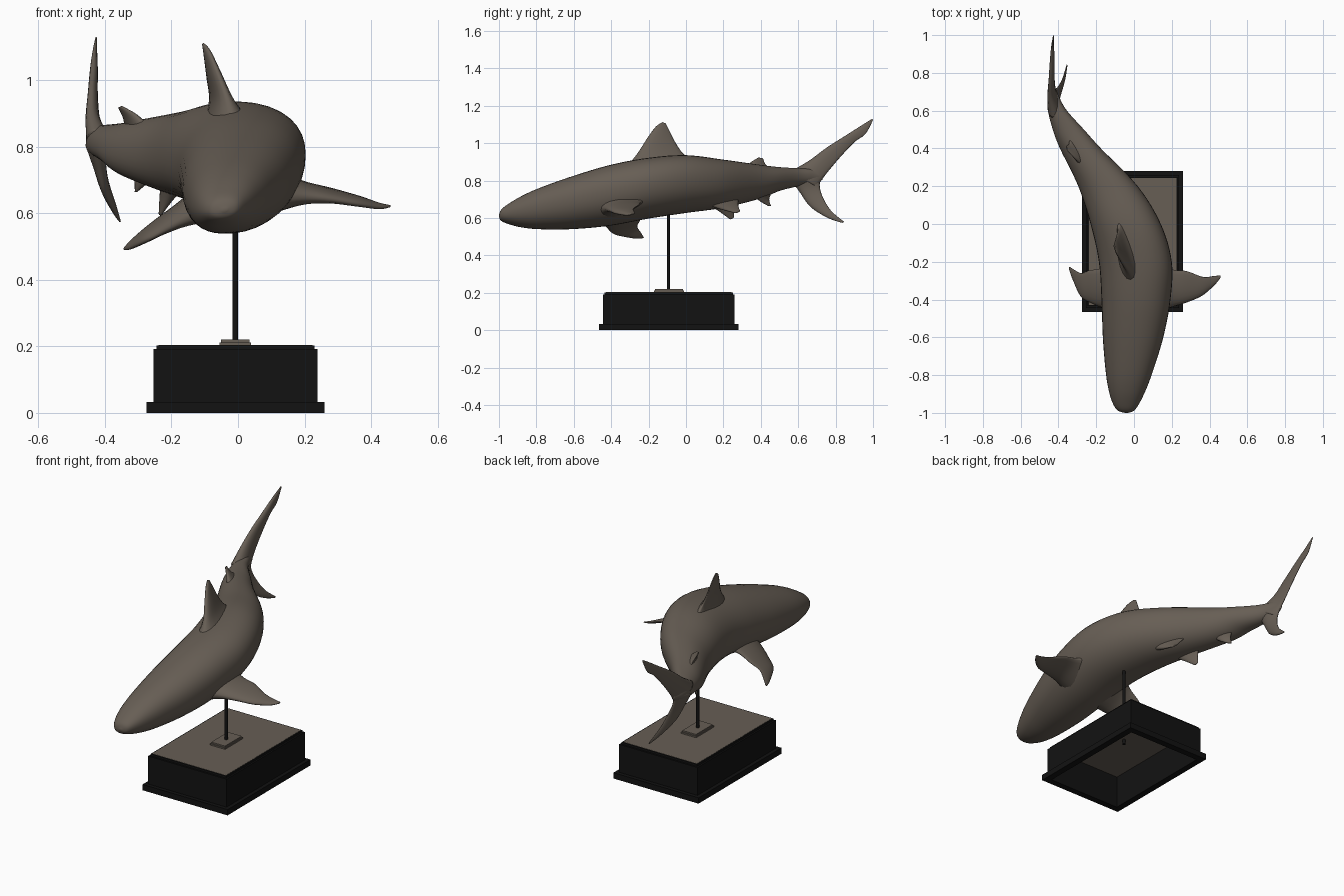
import bpy, bmesh, math
from mathutils import Vector


def material(name, rgb):
    m = bpy.data.materials.new(name)
    m.diffuse_color = (*rgb, 1)
    return m


BRONZE = material("bronze brown", (0.135, 0.112, 0.09))
BLACK = material("black", (0.006, 0.006, 0.006))


def loft(name, rings, mat, closed=False, smooth=True):
    """Skin a list of equal-length point rings; cap the ends unless closed."""
    bm = bmesh.new()
    vs = [[bm.verts.new(p) for p in r] for r in rings]
    n = len(vs[0])
    pairs = list(zip(vs, vs[1:])) + ([(vs[-1], vs[0])] if closed else [])
    for a, b in pairs:
        for i in range(n):
            j = (i + 1) % n
            bm.faces.new((a[i], a[j], b[j], b[i]))
    if not closed:
        bm.faces.new(vs[0])
        bm.faces.new(vs[-1])
    bmesh.ops.recalc_face_normals(bm, faces=bm.faces)
    for f in bm.faces:
        f.smooth = smooth
    me = bpy.data.meshes.new(name)
    bm.to_mesh(me)
    bm.free()
    me.materials.append(mat)
    ob = bpy.data.objects.new(name, me)
    bpy.context.collection.objects.link(ob)
    return ob


def spline(rows, steps):
    """Catmull-Rom interpolation through rows of numbers."""
    pts = [rows[0]] + list(rows) + [rows[-1]]
    out = []
    for k in range(1, len(pts) - 2):
        for s in range(steps):
            t = s / steps
            out.append([0.5 * (2 * b + (c - a) * t + (2 * a - 5 * b + 4 * c - d) * t * t
                               + (3 * b - a - 3 * c + d) * t ** 3)
                        for a, b, c, d in zip(*pts[k - 1:k + 3])])
    return out + [list(rows[-1])]


# Body: stations of y, left x, right x, bottom z, top z
stations = [
    (-1.0, -0.047, -0.033, 0.606, 0.616),
    (-0.988, -0.085, 0.0, 0.585, 0.645),
    (-0.95, -0.112, 0.028, 0.568, 0.675),
    (-0.88, -0.134, 0.062, 0.55, 0.717),
    (-0.78, -0.15, 0.1, 0.54, 0.762),
    (-0.6, -0.165, 0.155, 0.541, 0.826),
    (-0.4, -0.172, 0.193, 0.56, 0.885),
    (-0.2, -0.186, 0.2, 0.597, 0.922),
    (0.0, -0.23, 0.142, 0.627, 0.936),
    (0.2, -0.295, 0.02, 0.655, 0.912),
    (0.4, -0.392, -0.175, 0.705, 0.884),
    (0.5, -0.43, -0.265, 0.745, 0.872),
    (0.6, -0.455, -0.355, 0.77, 0.866),
    (0.67, -0.455, -0.395, 0.785, 0.862),
    (0.73, -0.435, -0.42, 0.805, 0.84),
]
ROLL = 0.15  # the body banks towards its left side


def power(v):
    return math.copysign(abs(v) ** 0.92, v)


rings = []
for y, xl, xr, zb, zt in spline(stations, 6):
    ring = []
    for i in range(36):
        a = 2 * math.pi * i / 36
        ring.append(((xl + xr) / 2 + (xr - xl) / 2 * power(math.cos(a)), y,
                     (zb + zt) / 2 + (zt - zb) / 2 * power(math.sin(a + ROLL))))
    rings.append(ring)
loft("shark_body", rings, BRONZE)


def fin(name, sections):
    """Sections from root to tip: leading edge, trailing edge, thickness."""
    rows = [(*le, *te, th) for le, te, th in sections]
    mids = [(Vector(r[:3]) + Vector(r[3:6])) / 2 for r in (rows[0], rows[-1])]
    normal = (Vector(rows[0][3:6]) - Vector(rows[0][:3])).cross(mids[1] - mids[0]).normalized()
    out = []
    for r in spline(rows, 6):
        le, te = Vector(r[:3]), Vector(r[3:6])
        ring = []
        for i in range(18):
            a = 2 * math.pi * i / 18
            c = (1 - math.cos(a)) / 2
            ring.append(le.lerp(te, c) + normal * (r[6] / 2 * math.sin(a) * (1 + 0.35 * math.cos(a))))
        out.append(ring)
    return loft(name, out, BRONZE)


# Back fins
fin("first_dorsal_fin", [
    ((-0.01, -0.32, 0.87), (-0.08, 0.04, 0.90), 0.11),
    ((-0.03, -0.26, 0.945), (-0.082, -0.02, 0.95), 0.05),
    ((-0.062, -0.205, 1.03), (-0.092, -0.06, 1.01), 0.03),
    ((-0.088, -0.16, 1.09), (-0.1, -0.09, 1.07), 0.018),
    ((-0.104, -0.125, 1.112), (-0.106, -0.108, 1.105), 0.006)])
fin("second_dorsal_fin", [
    ((-0.275, 0.31, 0.86), (-0.34, 0.46, 0.86), 0.04),
    ((-0.31, 0.345, 0.897), (-0.345, 0.425, 0.887), 0.02),
    ((-0.35, 0.385, 0.922), (-0.36, 0.412, 0.918), 0.006)])

# Side fins
fin("right_pectoral_fin", [
    ((0.12, -0.47, 0.64), (0.12, -0.2, 0.70), 0.11),
    ((0.2, -0.44, 0.645), (0.2, -0.24, 0.685), 0.06),
    ((0.28, -0.415, 0.64), (0.28, -0.25, 0.672), 0.036),
    ((0.36, -0.38, 0.627), (0.365, -0.28, 0.65), 0.024),
    ((0.425, -0.325, 0.617), (0.425, -0.275, 0.63), 0.015),
    ((0.458, -0.285, 0.62), (0.459, -0.272, 0.624), 0.005)])
fin("left_pectoral_fin", [
    ((-0.08, -0.47, 0.61), (-0.10, -0.2, 0.67), 0.11),
    ((-0.165, -0.445, 0.575), (-0.17, -0.235, 0.63), 0.06),
    ((-0.225, -0.42, 0.545), (-0.235, -0.245, 0.588), 0.036),
    ((-0.28, -0.385, 0.515), (-0.28, -0.26, 0.555), 0.024),
    ((-0.325, -0.29, 0.494), (-0.32, -0.24, 0.52), 0.015),
    ((-0.343, -0.24, 0.491), (-0.342, -0.225, 0.497), 0.005)])

# Rear belly fins
fin("left_pelvic_fin", [
    ((-0.17, 0.10, 0.68), (-0.23, 0.27, 0.69), 0.045),
    ((-0.20, 0.17, 0.64), (-0.235, 0.26, 0.645), 0.022),
    ((-0.232, 0.235, 0.593), (-0.238, 0.255, 0.6), 0.006)])
fin("right_pelvic_fin", [
    ((-0.03, 0.10, 0.68), (-0.12, 0.28, 0.70), 0.045),
    ((-0.04, 0.18, 0.65), (-0.09, 0.28, 0.665), 0.022),
    ((-0.05, 0.265, 0.626), (-0.065, 0.29, 0.636), 0.006)])
fin("anal_fin", [
    ((-0.25, 0.36, 0.72), (-0.31, 0.46, 0.74), 0.035),
    ((-0.275, 0.395, 0.69), (-0.31, 0.445, 0.70), 0.018),
    ((-0.305, 0.44, 0.664), (-0.31, 0.455, 0.664), 0.006)])

# Tail fin, upper and lower lobes
fin("tail_upper_lobe", [
    ((-0.42, 0.56, 0.85), (-0.42, 0.70, 0.765), 0.07),
    ((-0.44, 0.66, 0.908), (-0.428, 0.745, 0.83), 0.042),
    ((-0.44, 0.75, 0.975), (-0.43, 0.82, 0.92), 0.028),
    ((-0.435, 0.86, 1.045), (-0.43, 0.90, 1.005), 0.022),
    ((-0.432, 0.935, 1.093), (-0.428, 0.96, 1.05), 0.014),
    ((-0.427, 0.995, 1.13), (-0.426, 1.0, 1.124), 0.004)])
fin("tail_lower_lobe", [
    ((-0.42, 0.565, 0.80), (-0.43, 0.725, 0.835), 0.07),
    ((-0.415, 0.61, 0.735), (-0.42, 0.715, 0.775), 0.04),
    ((-0.40, 0.665, 0.66), (-0.40, 0.73, 0.715), 0.026),
    ((-0.372, 0.755, 0.602), (-0.375, 0.775, 0.64), 0.016),
    ((-0.355, 0.835, 0.574), (-0.355, 0.845, 0.58), 0.005)])


# Display stand
def rect(inset, z):
    x0, x1, y0, y1 = -0.275 + inset, 0.26 - inset, -0.465 + inset, 0.28 - inset
    return [(x0, y0, z), (x1, y0, z), (x1, y1, z), (x0, y1, z)]


profile = [(0, 0), (0, 0.033), (0.021, 0.033), (0.021, 0.192), (0.03, 0.192),
           (0.03, 0.203), (0.037, 0.203), (0.037, 0)]
loft("base_frame", [rect(*p) for p in profile], BLACK, closed=True, smooth=False)
loft("base_top_panel", [rect(0.036, 0.188), rect(0.036, 0.204)], BRONZE, smooth=False)


def plate(name, hx, hy, z0, z1):
    cx, cy = -0.008, -0.092
    loft(name, [[(cx + sx * hx, cy + sy * hy, z) for sx, sy in ((-1, -1), (1, -1), (1, 1), (-1, 1))]
                for z in (z0, z1)], BRONZE, smooth=False)


plate("rod_foot_lower", 0.047, 0.08, 0.203, 0.212)
plate("rod_foot_upper", 0.043, 0.075, 0.212, 0.22)
bpy.ops.mesh.primitive_cylinder_add(vertices=24, radius=0.0085, depth=0.54, location=(-0.008, -0.094, 0.43))
rod = bpy.context.object
rod.name = "support_rod"
rod.data.materials.append(BLACK)
bpy.ops.object.shade_smooth_by_angle()
